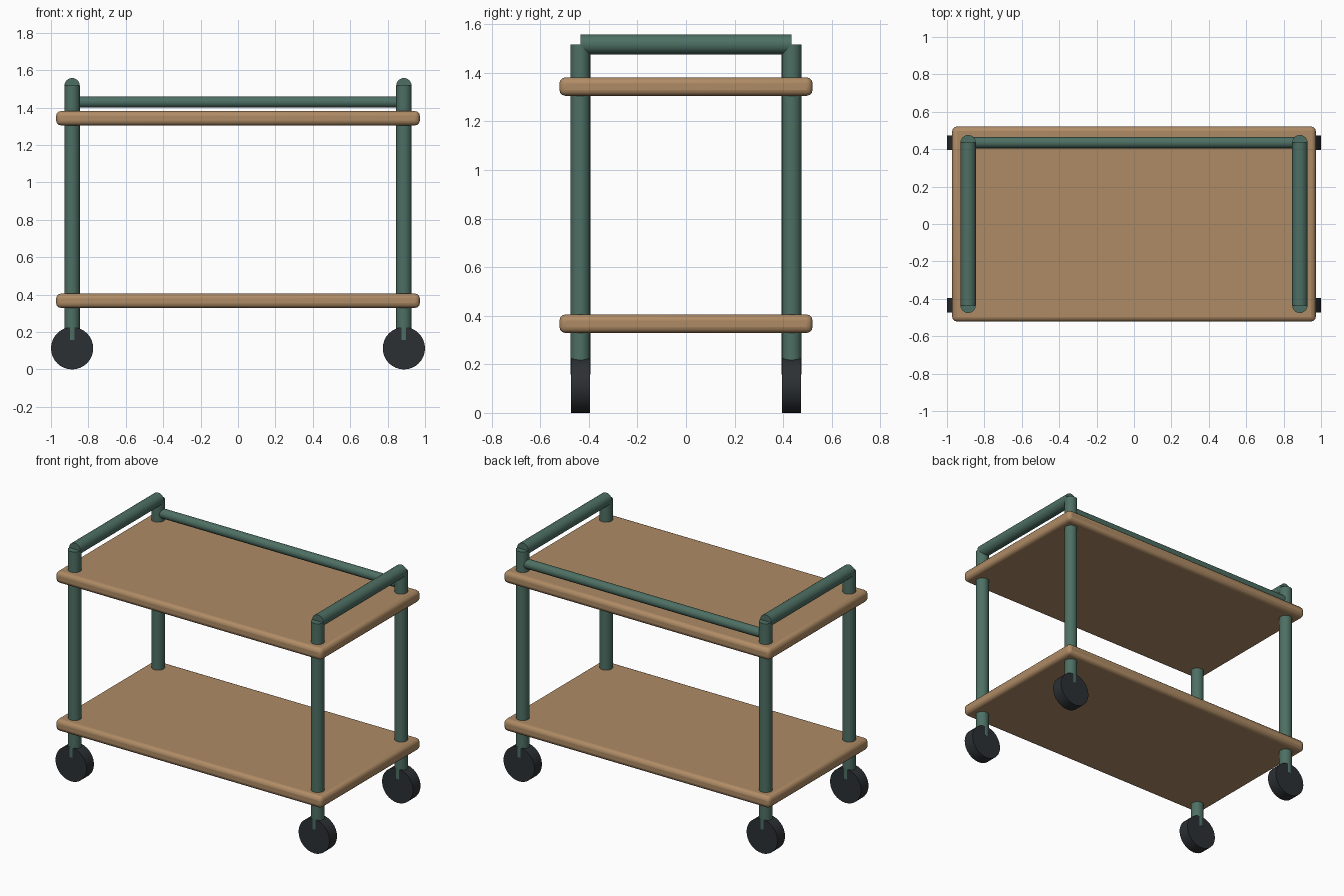
import bpy, math
from mathutils import Vector

if "Cube" in bpy.data.objects:
    bpy.data.objects.remove(bpy.data.objects["Cube"])


def material(name, color):
    m = bpy.data.materials.new(name)
    m.diffuse_color = (*color, 1)
    m.use_nodes = True
    m.node_tree.nodes["Principled BSDF"].inputs["Base Color"].default_value = m.diffuse_color
    return m


GREEN = material("green_paint", (0.075, 0.16, 0.125))
WOOD = material("wood", (0.43, 0.26, 0.13))
RUBBER = material("rubber", (0.025, 0.03, 0.034))

PX, PY = 0.887, 0.435      # post positions
TUBE = 0.041               # post and handle radius


def finish(name, mat):
    ob = bpy.context.object
    ob.name = name
    ob.data.materials.append(mat)
    bpy.ops.object.shade_smooth_by_angle(angle=math.radians(35))
    return ob


def rod(name, a, b, radius, mat, sides=24):
    a, b = Vector(a), Vector(b)
    d = b - a
    bpy.ops.mesh.primitive_cylinder_add(
        vertices=sides, radius=radius, depth=d.length, location=(a + b) / 2,
        rotation=d.to_track_quat('Z', 'Y').to_euler())
    return finish(name, mat)


def shelf(name, z):
    bpy.ops.mesh.primitive_cube_add(size=1, location=(0, 0, z))
    bpy.context.object.scale = (1.944, 1.042, 0.076)
    bpy.ops.object.transform_apply(location=False, rotation=False, scale=True)
    ob = finish(name, WOOD)
    bev = ob.modifiers.new("rounded_edges", 'BEVEL')
    bev.width = 0.025
    bev.segments = 3


# Shelves
shelf("lower_shelf", 0.367)
shelf("upper_shelf", 1.343)

# Posts and wheels at the four corners
for sx, side in ((-1, "left"), (1, "right")):
    for sy, end in ((-1, "front"), (1, "back")):
        x, y = sx * PX, sy * PY
        rod(f"{end}_{side}_post", (x, y, 0.158), (x, y, 1.517), TUBE, GREEN)
        rod(f"{end}_{side}_wheel", (x, y - 0.039, 0.113), (x, y + 0.039, 0.113),
            0.113, RUBBER, 32)
    # Handle bar across each end
    rod(f"{side}_handle", (sx * PX, -PY, 1.517), (sx * PX, PY, 1.517), TUBE, GREEN)

# Thin rail along the back
rod("back_rail", (-PX, PY, 1.43), (PX, PY, 1.43), 0.03, GREEN)
